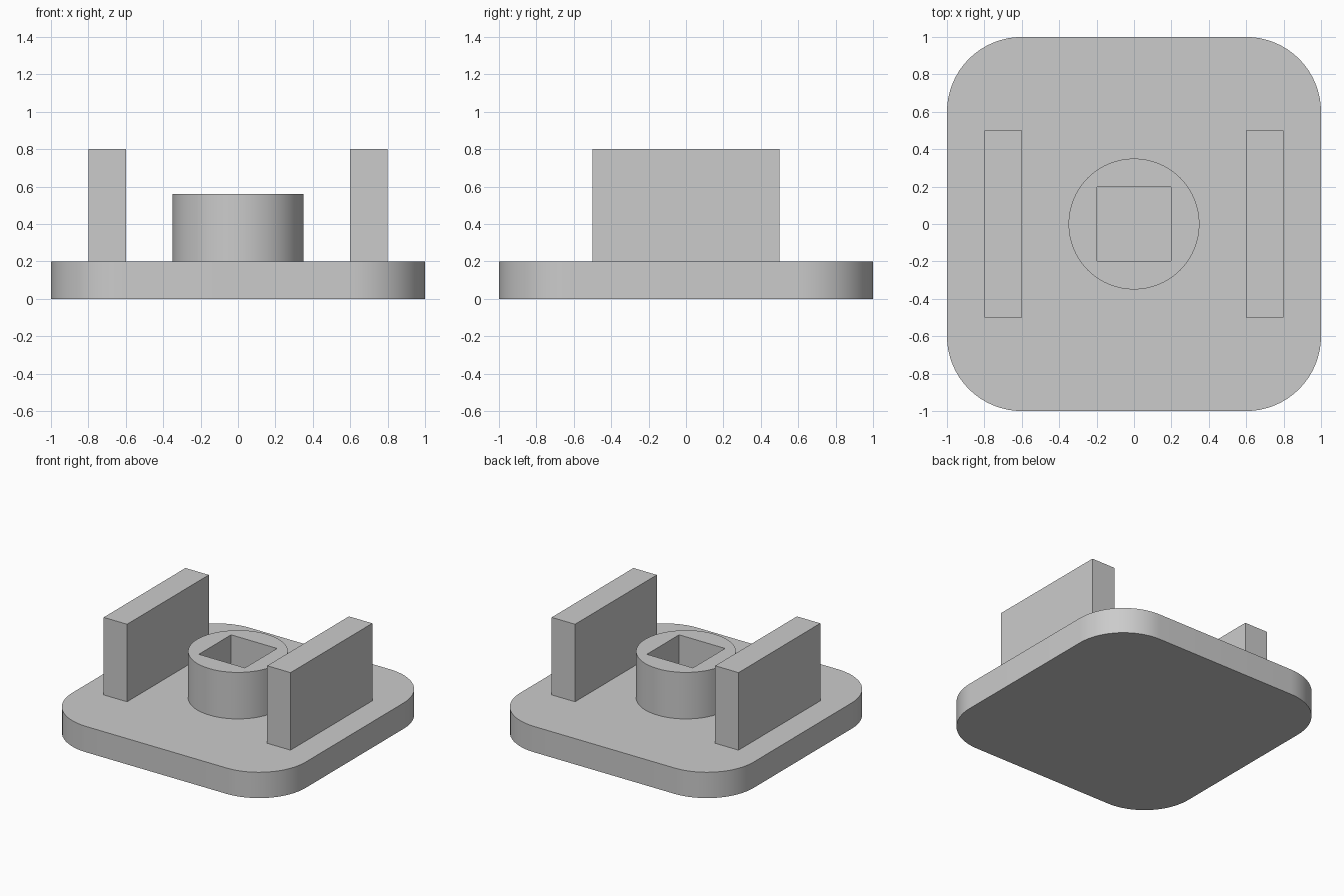
import bpy, bmesh
from math import cos, sin, pi, radians

if "Cube" in bpy.data.objects:
    bpy.data.objects.remove(bpy.data.objects["Cube"], do_unlink=True)

GREY = (0.6, 0.6, 0.6, 1)
grey = bpy.data.materials.new("plain_grey")
grey.use_nodes = True
grey.diffuse_color = GREY
grey.node_tree.nodes["Principled BSDF"].inputs["Base Color"].default_value = GREY


def prism(name, outline, z0, z1):
    """Extrude a flat outline from z0 up to z1."""
    bm = bmesh.new()
    base = bm.faces.new([bm.verts.new((x, y, z0)) for x, y in outline])
    top = bmesh.ops.extrude_face_region(bm, geom=[base])["geom"]
    verts = [v for v in top if isinstance(v, bmesh.types.BMVert)]
    bmesh.ops.translate(bm, verts=verts, vec=(0, 0, z1 - z0))
    bmesh.ops.recalc_face_normals(bm, faces=bm.faces)
    mesh = bpy.data.meshes.new(name)
    bm.to_mesh(mesh)
    bm.free()
    mesh.materials.append(grey)
    obj = bpy.data.objects.new(name, mesh)
    bpy.context.collection.objects.link(obj)
    return obj


def rectangle(cx, hx, hy):
    return [(cx - hx, -hy), (cx + hx, -hy), (cx + hx, hy), (cx - hx, hy)]


def rounded_square(half, radius, steps=16):
    """Outline with a quarter arc at each corner."""
    inner = half - radius
    points = []
    for i, (sx, sy) in enumerate([(1, 1), (-1, 1), (-1, -1), (1, -1)]):
        for k in range(steps + 1):
            a = (i + k / steps) * pi / 2
            points.append((sx * inner + radius * cos(a), sy * inner + radius * sin(a)))
    return points


def smooth(obj):
    bpy.ops.object.select_all(action="DESELECT")
    obj.select_set(True)
    bpy.context.view_layer.objects.active = obj
    bpy.ops.object.shade_smooth_by_angle(angle=radians(30))


# Base plate with rounded corners
smooth(prism("base_plate", rounded_square(1, 0.4), 0, 0.2))

# Upright side walls
for side, x in (("left", 0.7), ("right", -0.7)):
    prism(side + "_wall", rectangle(x, 0.1, 0.5), 0.2, 0.8)

# Round boss with a square socket
circle = [(0.35 * cos(k * pi / 32), 0.35 * sin(k * pi / 32)) for k in range(64)]
boss = prism("round_boss", circle, 0.2, 0.56)
cutter = prism("socket_cutter", rectangle(0, 0.197, 0.197), 0.1, 0.7)
cut = boss.modifiers.new("square_socket", "BOOLEAN")
cut.object = cutter
cut.operation = "DIFFERENCE"
cut.solver = "EXACT"
bpy.context.view_layer.objects.active = boss
bpy.ops.object.modifier_apply(modifier=cut.name)
bpy.data.objects.remove(cutter, do_unlink=True)
smooth(boss)
